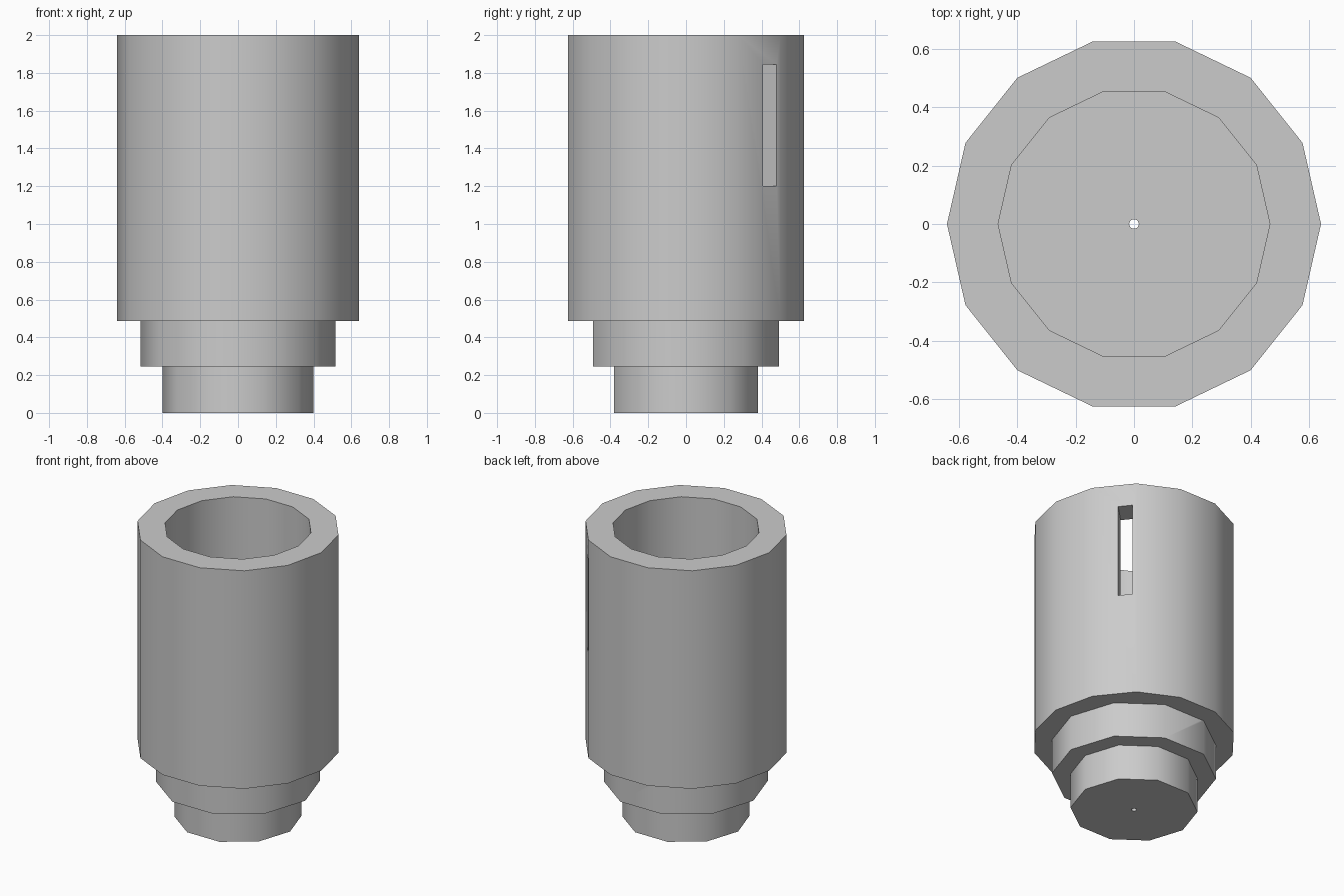
import bpy
import math

if "Cube" in bpy.data.objects:
    bpy.data.objects.remove(bpy.data.objects["Cube"], do_unlink=True)

grey = bpy.data.materials.new("plain_grey")
grey.use_nodes = True
grey.diffuse_color = (0.6, 0.6, 0.6, 1)
grey.node_tree.nodes["Principled BSDF"].inputs["Base Color"].default_value = (0.6, 0.6, 0.6, 1)


def prism(name, sides, radius, bottom, top):
    """Upright prism with one corner pointing along +x."""
    bpy.ops.mesh.primitive_cylinder_add(
        vertices=sides, radius=radius, depth=top - bottom,
        location=(0, 0, (bottom + top) / 2), rotation=(0, 0, math.pi / 2))
    part = bpy.context.object
    part.name = name
    part.data.materials.append(grey)
    bpy.ops.object.transform_apply(location=True, rotation=True, scale=True)
    return part


def combine(target, other, operation):
    """Apply a boolean and discard the helper."""
    mod = target.modifiers.new(operation.title(), "BOOLEAN")
    mod.operation = operation
    mod.solver = "EXACT"
    mod.object = other
    bpy.context.view_layer.objects.active = target
    bpy.ops.object.modifier_apply(modifier=mod.name)
    bpy.data.objects.remove(other, do_unlink=True)


# Stepped holder: wide body, collar and foot
holder = prism("stepped_holder", 14, 0.64, 0.487, 2.0)
combine(holder, prism("collar", 10, 0.517, 0.245, 0.55), "UNION")
combine(holder, prism("foot", 10, 0.4, 0, 0.3), "UNION")

# Open bore and thin hole through the base
combine(holder, prism("bore", 14, 0.465, 0.66, 2.1), "DIFFERENCE")
combine(holder, prism("base_hole", 10, 0.017, -0.1, 1.0), "DIFFERENCE")

# Upright slot through the wall at the back
angle = math.radians(45)
bpy.ops.mesh.primitive_cube_add(
    size=1, location=(0.55 * math.cos(angle), 0.55 * math.sin(angle), 1.523),
    rotation=(0, 0, angle))
slot = bpy.context.object
slot.name = "slot_cutter"
slot.scale = (0.4, 0.09, 0.645)
slot.data.materials.append(grey)
bpy.context.view_layer.update()
combine(holder, slot, "DIFFERENCE")

# Smooth walls, sharp rims
bpy.ops.object.select_all(action="DESELECT")
holder.select_set(True)
bpy.context.view_layer.objects.active = holder
bpy.ops.object.shade_smooth_by_angle(angle=math.radians(40))
